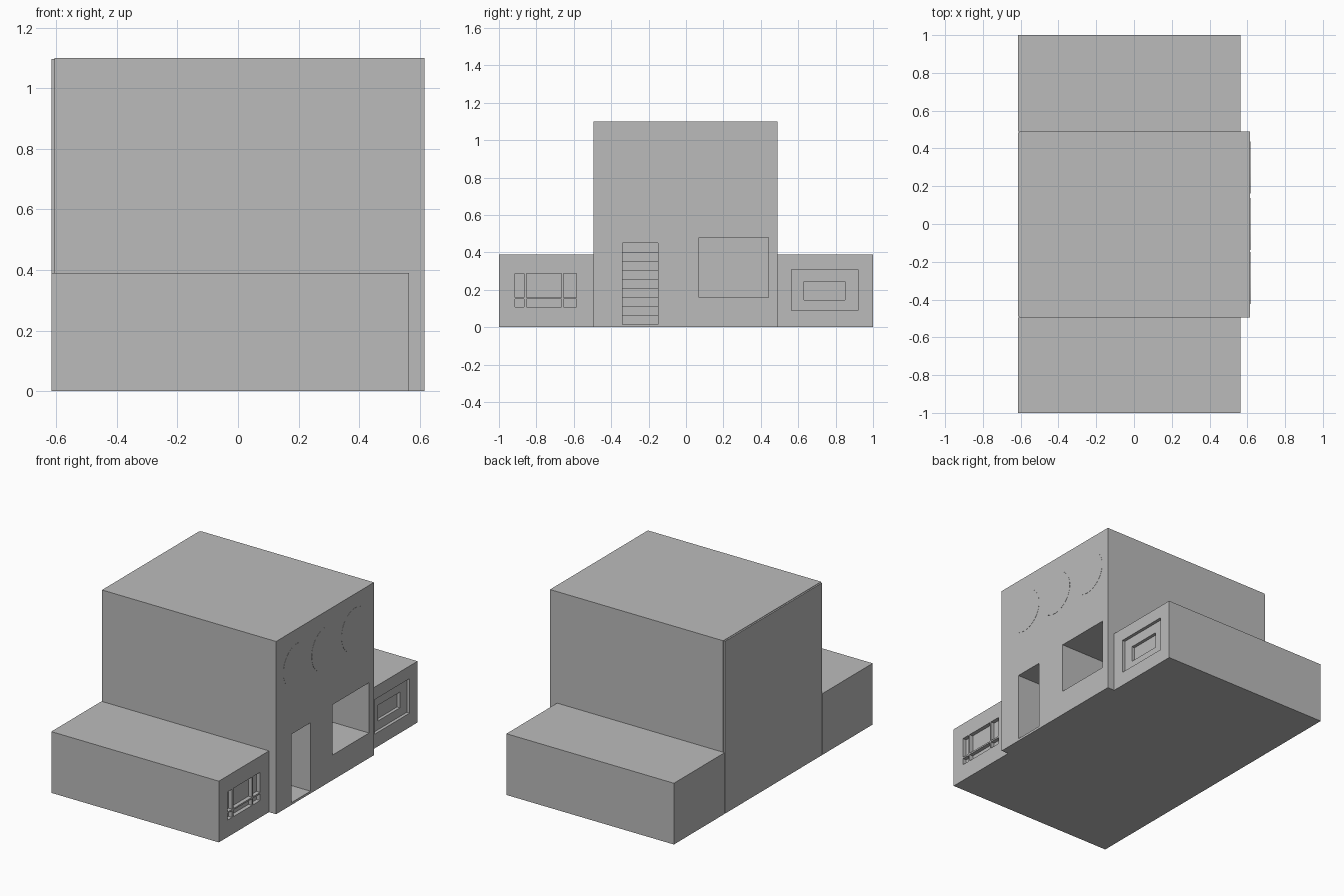
import bpy
from mathutils import Matrix

old = bpy.data.objects.get("Cube")
if old:
    bpy.data.objects.remove(old, do_unlink=True)

# One plain grey for the whole building
grey = bpy.data.materials.new("plain_grey")
grey.use_nodes = True
colour = (0.5, 0.5, 0.5, 1)
grey.diffuse_color = colour
grey.node_tree.nodes["Principled BSDF"].inputs["Base Color"].default_value = colour


def box(name, x, y, z):
    """Box spanning the given (low, high) ranges."""
    bpy.ops.mesh.primitive_cube_add(size=1)
    ob = bpy.context.object
    ob.name = name
    spans = (x, y, z)
    size = Matrix.Diagonal([b - a for a, b in spans] + [1])
    ob.data.transform(Matrix.Translation([(a + b) / 2 for a, b in spans]) @ size)
    ob.data.materials.append(grey)
    return ob


def cut(target, name, x, y, z):
    """Cut a box-shaped recess into the target."""
    cutter = box(name + "_cutter", x, y, z)
    cutter.hide_render = True
    cutter.hide_set(True)
    mod = target.modifiers.new(name, "BOOLEAN")
    mod.operation = "DIFFERENCE"
    mod.solver = "EXACT"
    mod.object = cutter
    bpy.context.view_layer.objects.active = target
    bpy.ops.object.modifier_apply(modifier=name)
    bpy.data.objects.remove(cutter, do_unlink=True)


BACK, FACE, WING_FACE = -0.605, 0.615, 0.565
DOOR = (-0.34, -0.15)

# Main block with a doorway and a window running deep inside
block = box("main_block", (BACK, FACE), (-0.495, 0.49), (0, 1.1))
cut(block, "doorway", (-0.55, 0.7), DOOR, (0.015, 0.45))
cut(block, "window", (-0.55, 0.7), (0.07, 0.44), (0.16, 0.48))
box("back_panel", (-0.615, BACK), (-0.49, 0.485), (0, 1.097))

# Staircase rising inside the doorway
steps = 9
rise = 0.435 / steps
run = 1.0 / steps
for i in range(steps):
    front = 0.46 - i * run
    box("stair_step", (front - run, front), DOOR, (0.015, 0.015 + (i + 1) * rise))

# Shallow round discs over the entrance
for y, z in ((-0.285, 0.87), (0, 0.865), (0.3, 0.873)):
    bpy.ops.mesh.primitive_cylinder_add(vertices=48, radius=0.138, depth=0.004,
                                        location=(FACE - 0.001, y, z),
                                        rotation=(0, 1.5708, 0))
    disc = bpy.context.object
    disc.name = "round_disc"
    disc.data.materials.append(grey)

# Low side wings
right_wing = box("right_wing", (-0.615, WING_FACE), (-1, -0.495), (0, 0.39))
left_wing = box("left_wing", (-0.615, WING_FACE), (0.49, 1), (0, 0.39))

# Six sunken panes in the right wing
for y in ((-0.915, -0.865), (-0.853, -0.665), (-0.655, -0.585)):
    for z in ((0.108, 0.15), (0.16, 0.288)):
        cut(right_wing, "pane", (WING_FACE - 0.025, 0.7), y, z)

# Stepped recess in the left wing
cut(left_wing, "outer_recess", (WING_FACE - 0.02, 0.7), (0.565, 0.92), (0.09, 0.31))
cut(left_wing, "inner_recess", (WING_FACE - 0.04, 0.7), (0.63, 0.85), (0.145, 0.245))
